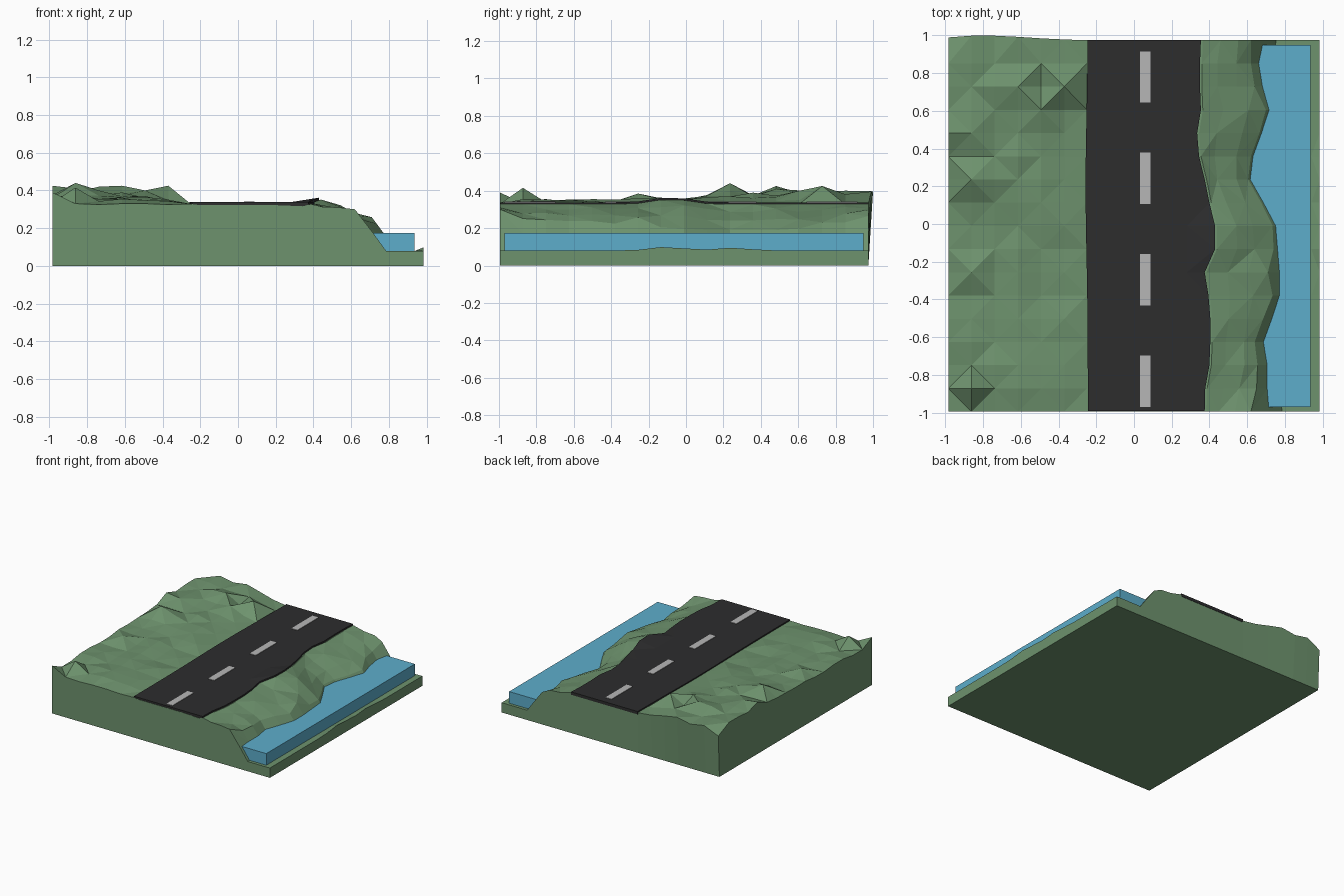
import bpy, bmesh, math, random

if "Cube" in bpy.data.objects:
    bpy.data.objects.remove(bpy.data.objects["Cube"])
random.seed(4)


def mat(name, col):
    m = bpy.data.materials.new(name)
    m.diffuse_color = (*col, 1)
    m.use_nodes = True
    m.node_tree.nodes["Principled BSDF"].inputs["Base Color"].default_value = m.diffuse_color
    return m


GREEN = mat("grass green", (0.155, 0.29, 0.155))
BLUE = mat("water blue", (0.11, 0.42, 0.60))
BLACK = mat("asphalt", (0.026, 0.026, 0.027))
GREY = mat("line grey", (0.47, 0.47, 0.47))


def finish(name, bm, m):
    bmesh.ops.recalc_face_normals(bm, faces=bm.faces)
    me = bpy.data.meshes.new(name)
    bm.to_mesh(me)
    bm.free()
    me.materials.append(m)
    ob = bpy.data.objects.new(name, me)
    bpy.context.collection.objects.link(ob)
    return ob


def slab(name, rows, drop, m):
    """Closed solid from rows of top points; drop(p) gives the point below."""
    bm = bmesh.new()
    top = [[bm.verts.new(p) for p in r] for r in rows]
    bot = [[bm.verts.new(drop(p)) for p in r] for r in rows]
    n, k = len(rows), len(rows[0])
    for j in range(n - 1):
        for i in range(k - 1):
            a, b, c, d = top[j][i], top[j][i+1], top[j+1][i+1], top[j+1][i]
            if (i + j) % 2:
                bm.faces.new((a, b, c))
                bm.faces.new((a, c, d))
            else:
                bm.faces.new((a, b, d))
                bm.faces.new((b, c, d))
            bm.faces.new((bot[j][i], bot[j+1][i], bot[j+1][i+1], bot[j][i+1]))
    loop = [(0, i) for i in range(k)] + [(j, k-1) for j in range(1, n)]
    loop += [(n-1, i) for i in range(k-2, -1, -1)] + [(j, 0) for j in range(n-2, 0, -1)]
    for (a, b), (c, d) in zip(loop, loop[1:] + loop[:1]):
        bm.faces.new((top[a][b], bot[a][b], bot[c][d], top[c][d]))
    return finish(name, bm, m)


def box(name, x0, x1, y0, y1, z0, z1, m):
    return slab(name, [[(x0, y, z1), (x1, y, z1)] for y in (y0, y1)],
                lambda p: (p[0], p[1], z0), m)


# outlines sampled on 17 rows from front to back
N = 17
STEP = 0.1231
ys = [-0.995 + STEP * j for j in range(N)]
shore = [.72, .71, .71, .69, .735, .775, .775, .765, .755, .69, .62, .635, .68, .72, .685, .665, .69]
crest = [.62, .65, .655, .64, .685, .735, .71, .74, .735, .675, .605, .62, .665, .70, .64, .62, .62]
edge = [.375, .378, .40, .405, .405, .395, .375, .43, .43, .40, .375, .345, .335, .355, .35, .35, .355]


def edge_z(y):
    return 0.338 + 0.028 * math.exp(-((y + 0.08) / 0.13) ** 2)


# hill vertices that stand out, as (column, row): height
peaks = {(0, 0): .39, (1, 1): .415, (1, 6): .385, (0, 6): .345, (1, 10): .44,
         (2, 10): .40, (0, 12): .425, (1, 12): .41, (5, 14): .425, (4, 13): .40,
         (3, 14): .425, (2, 14): .42, (1, 15): .40, (0, 16): .34, (2, 16): .375,
         (1, 0): .33, (2, 0): .325, (3, 0): .33, (4, 0): .33, (5, 0): .325}


def hill(i, j):
    if (i, j) in peaks:
        return peaks[(i, j)]
    t = min(max((ys[j] + 0.3) / 0.9, 0), 1)
    fade = min((6 - i) / 3, 1)
    return 0.333 + (0.012 + 0.045 * t) * fade + random.uniform(-.012, .012)


# terrain block: hills, road bed, bank, cliff and river bed
rows = []
for j, y in enumerate(ys):
    e, c, s = edge[j], crest[j], shore[j]
    ez = edge_z(y) - 0.022
    cz = 0.17 + min((s - c) * 1.35, 0.13)
    row = []
    for i in range(6):
        yy = y
        if j == N - 1:
            yy += (.015, .024, .024, .018, .01, .004)[i]
        row.append((-0.985 + STEP * i, yy, hill(i, j)))
    row += [(-0.25, y, .328), (-0.2, y, .322), (0.2, y, .322), (e - .03, y, ez), (e + .01, y, ez + .012)]
    for t in (0.35, 0.7):
        z = ez + (cz - ez) * t ** 1.5 + random.uniform(-.004, .014)
        row.append((e + (c - e) * t + random.uniform(-.015, .015), y, z))
    row += [(c, y, cz), (s, y, .17), (min(s + .065, .85), y, .08), (.94, y, .08),
            (.985, y, .08 + .02 * math.exp(-((y + .1) / .12) ** 2) + .015 * math.exp(-((y - .25) / .12) ** 2))]
    rows.append(row)
slab("terrain", rows, lambda p: (p[0], min(p[1], 0.975), 0), GREEN)

# road slab with a wandering right edge
road = []
for j, y in enumerate(ys):
    y = max(y, -0.993) if j < N - 1 else 0.977
    left = -0.245 - 0.012 * math.exp(-((y - 0.2) / 0.5) ** 2)
    road.append([(left, y, .338), (0.28, y, .338), (edge[j], y, edge_z(y))])
slab("road", road, lambda p: (p[0], p[1], p[2] - 0.024), BLACK)

# dashed centre line
for k in range(4):
    y0 = -0.97 + 0.538 * k
    box(f"road_dash_{k + 1}", 0.032, 0.087, y0, y0 + 0.272, 0.335, 0.342, GREY)

# river block
box("river", 0.45, 0.935, -0.97, 0.95, 0.001, 0.175, BLUE)
